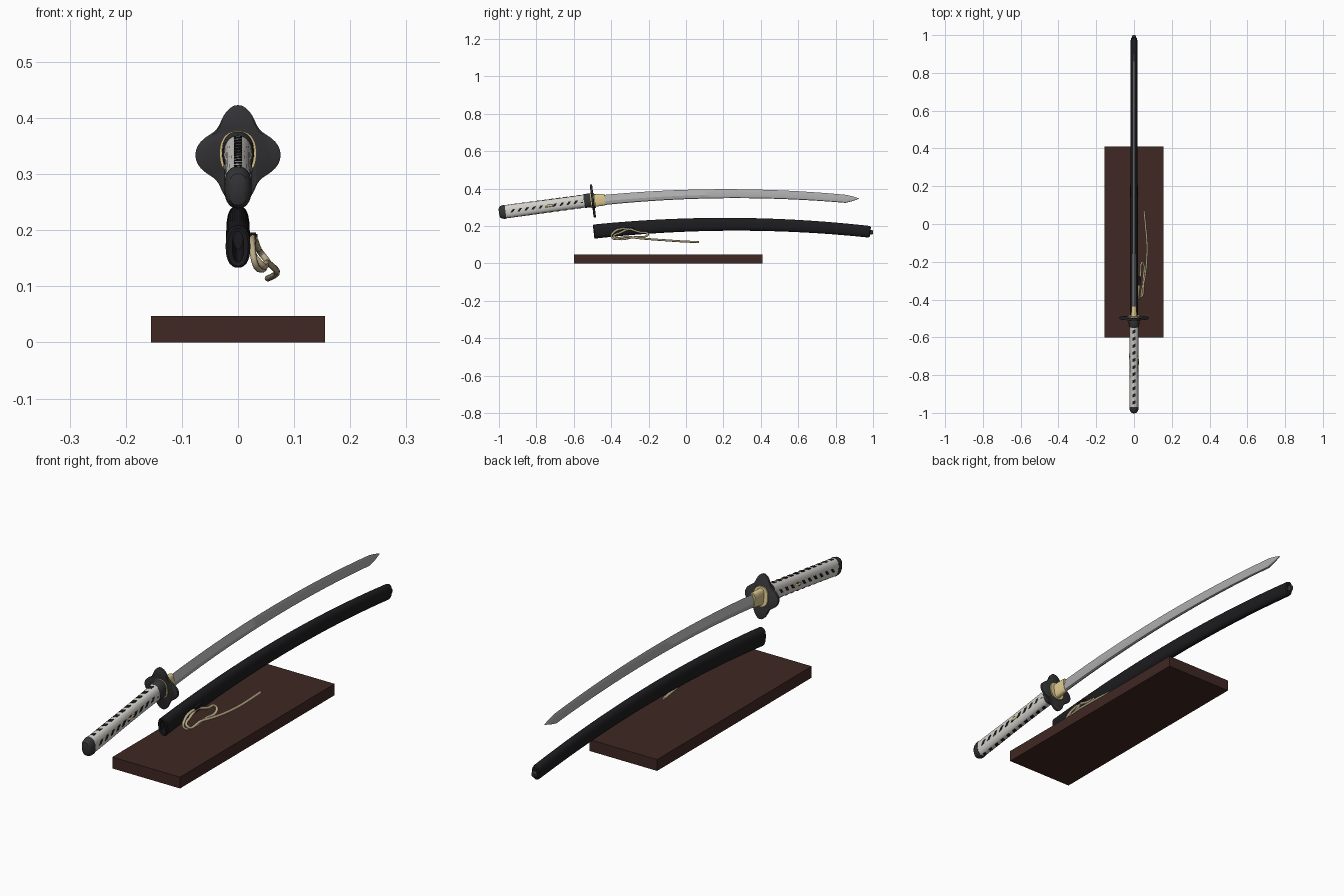
import bpy, bmesh, math
from mathutils import Vector

if "Cube" in bpy.data.objects:
    bpy.data.objects.remove(bpy.data.objects["Cube"])

def mat(name, r, g, b):
    m = bpy.data.materials.new(name)
    m.diffuse_color = (r, g, b, 1)
    m.use_nodes = True
    m.node_tree.nodes["Principled BSDF"].inputs["Base Color"].default_value = m.diffuse_color
    return m

BLACK = mat("black_lacquer", .012, .012, .014)
IRON = mat("dark_iron", .035, .035, .038)
WRAP = mat("pale_wrap", .66, .64, .60)
GOLD = mat("brass", .72, .58, .27)
STEEL = mat("steel", .42, .42, .42)
WOOD = mat("dark_wood", .05, .021, .017)
CORD = mat("tan_cord", .50, .41, .25)

def finish(name, bm, m, angle=35):
    bmesh.ops.recalc_face_normals(bm, faces=bm.faces)
    me = bpy.data.meshes.new(name)
    bm.to_mesh(me)
    bm.free()
    ob = bpy.data.objects.new(name, me)
    bpy.context.collection.objects.link(ob)
    me.materials.append(m)
    if angle:
        bpy.ops.object.select_all(action='DESELECT')
        ob.select_set(True)
        bpy.context.view_layer.objects.active = ob
        bpy.ops.object.shade_smooth_by_angle(angle=math.radians(angle))
    return ob

def loft(name, section, rings, m, angle=35):
    """Skin rings (y, z, half width, half height, slope) with a unit section."""
    bm = bmesh.new()
    loops = [[bm.verts.new((u * hw, y - s * v * hh, z + v * hh)) for u, v in section]
             for y, z, hw, hh, s in rings]
    n = len(section)
    for a, b in zip(loops, loops[1:]):
        for i in range(n):
            j = (i + 1) % n
            bm.faces.new((a[i], a[j], b[j], b[i]))
    bm.faces.new(loops[0])
    bm.faces.new(loops[-1])
    return finish(name, bm, m, angle)

def oval(n=28, p=0.85):
    f = lambda c: math.copysign(abs(c) ** p, c)
    return [(f(math.cos(2 * math.pi * i / n)), f(math.sin(2 * math.pi * i / n))) for i in range(n)]

def lobed(n=64):
    out = []
    for i in range(n):
        t = 2 * math.pi * i / n
        r = .86 + .14 * math.cos(4 * t)
        out.append((r * math.cos(t), r * math.sin(t)))
    return out

def lerp(a, b, t):
    return a + (b - a) * t

def arc(y, peak):
    return peak - .073 * (y - .24) ** 2, -.146 * (y - .24)

OVAL = oval()
GRIP_SLOPE = .135

def grip_z(y):
    return .334 + GRIP_SLOPE * (y + .54)

def grip_rings(pts):
    return [(y, grip_z(y), hw, hh, GRIP_SLOPE) for y, hw, hh in pts]

# Base board
bm = bmesh.new()
bmesh.ops.create_cube(bm, size=1)
for v in bm.verts:
    v.co = (v.co.x * .31, v.co.y * 1.01 - .095, (v.co.z + .5) * .047)
finish("base_board", bm, WOOD, 0)

# Blade, cutting edge on the convex upper side
section = [(0, 1), (1, -.25), (.7, -.9), (0, -1), (-.7, -.9), (-1, -.25)]
rings = []
for i in range(29):
    t = i / 28
    y = lerp(-.49, .855, t)
    z, s = arc(y, .373)
    rings.append((y, z, lerp(.010, .007, t), lerp(.027, .0215, t), s))
rings += [(.89, .346, .005, .013, -.05), (.925, .347, .0006, .001, 0)]
loft("blade", section, rings, STEEL, 25)

# Blade collar
loft("blade_collar", oval(24, .7), [(y, arc(y, .375)[0], hw, hh, .11) for y, hw, hh in
     [(-.495, .016, .034), (-.44, .0135, .031), (-.432, .012, .029)]], GOLD)

# Guard and its washers
gz = .334
loft("guard", lobed(), [(-.5045, gz, .072, .085, .12), (-.5025, gz, .076, .089, .12),
     (-.4935, gz, .076, .089, .12), (-.4915, gz, .072, .085, .12)], IRON)
for name, y in (("rear_washer", -.5065), ("front_washer", -.4895)):
    loft(name, OVAL, [(y - .003, gz + .003, .033, .040, .12), (y + .003, gz + .003, .033, .040, .12)], GOLD)

# Handle: wrapped grip, collar and end cap
loft("grip", OVAL, grip_rings([(-.972, .023, .0355), (-.90, .0235, .035), (-.75, .0225, .0335),
     (-.62, .0235, .0335), (-.54, .025, .0345)]), WRAP)
loft("grip_collar", OVAL, grip_rings([(-.545, .026, .035), (-.542, .0275, .0365),
     (-.512, .0285, .0375), (-.506, .028, .037)]), IRON)
loft("end_cap", OVAL, grip_rings([(-1.0, .009, .017), (-.996, .017, .028), (-.986, .0225, .0345),
     (-.972, .0245, .037), (-.965, .0245, .037)]), IRON)

# Dark openings in the wrap, four rows
bm = bmesh.new()
for k in range(11):
    y0 = -.945 + k * .0375
    for row in range(4):
        y = y0 + (.018 if row < 2 else 0)
        sign = 1 if row % 2 else -1
        for v in bmesh.ops.create_cube(bm, size=1)["verts"]:
            a, b, c = v.co
            if row < 2:      # sides
                yy, dz = y + b * .014 + c * .012, c * .016
                v.co = (sign * .0225 + a * .004, yy, grip_z(yy) + dz)
            else:            # top and bottom
                yy = y + b * .017 + a * .006
                v.co = (a * .014, yy, grip_z(yy) + sign * .0335 + c * .005)
finish("wrap_openings", bm, BLACK, 0)

# Grip ornaments on both sides
for sign, y, name in ((1, -.73, "right_ornament"), (-1, -.70, "left_ornament")):
    bm = bmesh.new()
    bmesh.ops.create_uvsphere(bm, u_segments=16, v_segments=8, radius=1)
    for v in bm.verts:
        v.co = (sign * .0225 + v.co.x * .004, y + v.co.y * .022, grip_z(y) + v.co.z * .006 + v.co.y * .003)
    finish(name, bm, GOLD, 60)

# Scabbard with hollow mouth, rounded tail and end nub
rings = []
for y, hw, hh in [(-.30, .008, .022), (-.492, .010, .027), (-.494, .018, .034)]:
    z, s = arc(y, .2095)
    rings.append((y, z, hw, hh, s))
for i in range(31):
    t = i / 30
    y = lerp(-.49, .972, t)
    z, s = arc(y, .2095)
    rings.append((y, z, lerp(.022, .0175, t), lerp(.0375, .031, t), s))
z, s = arc(.98, .2095)
rings += [(.982, z, .016, .029, s), (.986, z, .012, .024, s)]
loft("scabbard", OVAL, rings, BLACK)
loft("scabbard_nub", OVAL, [(.97, z - .003, .010, .013, s), (.995, z - .003, .010, .012, s),
     (1.0, z - .003, .007, .009, s)], IRON)

# Cord knob on the scabbard side
bm = bmesh.new()
bmesh.ops.create_cube(bm, size=1)
for v in bm.verts:
    v.co = (.026 + v.co.x * .018, -.30 + v.co.y * .05, .190 + v.co.z * .012)
bmesh.ops.bevel(bm, geom=bm.edges[:], offset=.003, segments=2, affect='EDGES')
finish("cord_knob", bm, BLACK, 40)

# Hanging cord
def cord(name, pts):
    cu = bpy.data.curves.new(name, 'CURVE')
    cu.dimensions = '3D'
    cu.bevel_depth = .0055
    cu.bevel_resolution = 3
    cu.use_fill_caps = True
    sp = cu.splines.new('BEZIER')
    sp.bezier_points.add(len(pts) - 1)
    for bp, p in zip(sp.bezier_points, pts):
        bp.co = Vector(p)
        bp.handle_left_type = bp.handle_right_type = 'AUTO'
    cu.materials.append(CORD)
    ob = bpy.data.objects.new(name, cu)
    bpy.context.collection.objects.link(ob)

cord("cord_loop", [(.028, -.30, .182), (.026, -.345, .185), (.026, -.385, .168), (.030, -.397, .142),
     (.040, -.36, .130), (.050, -.28, .140), (.050, -.21, .148), (.042, -.205, .158),
     (.036, -.25, .168), (.030, -.30, .184)])
cord("cord_tail", [(.028, -.31, .184), (.026, -.35, .165), (.036, -.385, .145), (.052, -.31, .142),
     (.063, -.24, .134), (.069, -.11, .124), (.062, -.02, .118), (.053, .07, .114)])
